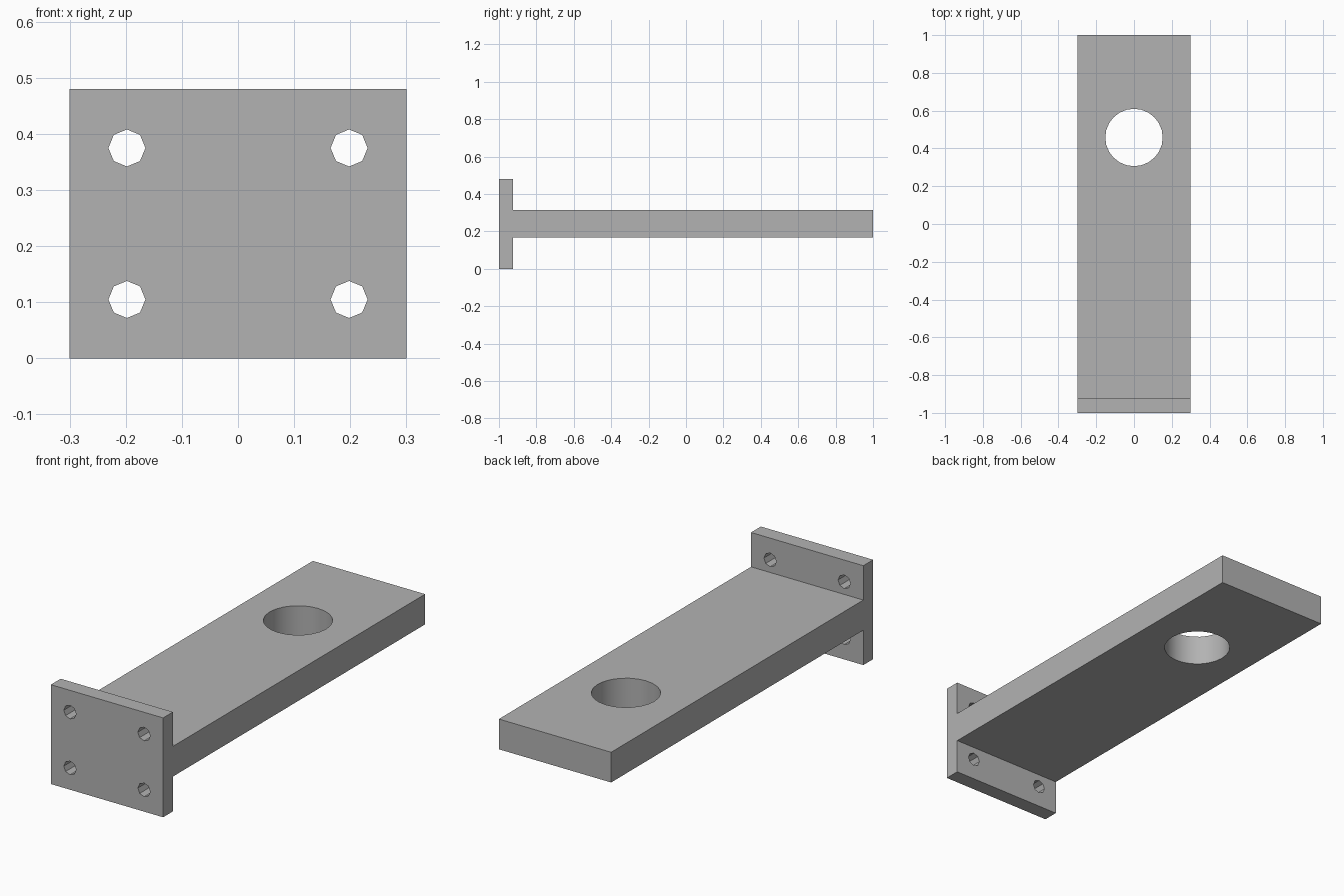
import bpy, bmesh, math

cube = bpy.data.objects.get("Cube")
if cube:
    bpy.data.objects.remove(cube, do_unlink=True)

# Plain grey metal
metal = bpy.data.materials.new("grey_metal")
metal.use_nodes = True
grey = (0.45, 0.45, 0.45, 1)
metal.diffuse_color = grey
metal.node_tree.nodes["Principled BSDF"].inputs["Base Color"].default_value = grey

HALF_WIDTH = 0.3
HEIGHT = 0.48
PLATE_BACK = -0.925
BAR_LOW, BAR_HIGH = 0.168, 0.314


def add_object(name, bm):
    bmesh.ops.recalc_face_normals(bm, faces=bm.faces)
    mesh = bpy.data.meshes.new(name)
    bm.to_mesh(mesh)
    bm.free()
    mesh.materials.append(metal)
    obj = bpy.data.objects.new(name, mesh)
    bpy.context.collection.objects.link(obj)
    return obj


def drill(target, name, location, radius, sides, tilt=0):
    """Cut a round hole through the target, then discard the drill."""
    bpy.ops.mesh.primitive_cylinder_add(vertices=sides, radius=radius, depth=0.5,
                                        location=location, rotation=(tilt, 0, 0))
    cutter = bpy.context.object
    cutter.name = name
    cutter.hide_render = True
    cutter.data.materials.append(metal)
    cut = target.modifiers.new(name, 'BOOLEAN')
    cut.operation = 'DIFFERENCE'
    cut.solver = 'EXACT'
    cut.object = cutter
    bpy.context.view_layer.objects.active = target
    bpy.ops.object.modifier_apply(modifier=cut.name)
    bpy.data.objects.remove(cutter, do_unlink=True)


# T-shaped side profile (y, z): end plate and bar in one piece
profile = [(-1, 0), (PLATE_BACK, 0), (PLATE_BACK, BAR_LOW), (1, BAR_LOW),
           (1, BAR_HIGH), (PLATE_BACK, BAR_HIGH), (PLATE_BACK, HEIGHT), (-1, HEIGHT)]
bm = bmesh.new()
side = bm.faces.new([bm.verts.new((-HALF_WIDTH, y, z)) for y, z in profile])
swept = bmesh.ops.extrude_face_region(bm, geom=[side])["geom"]
bmesh.ops.translate(bm, vec=(2 * HALF_WIDTH, 0, 0),
                    verts=[v for v in swept if isinstance(v, bmesh.types.BMVert)])
bracket = add_object("mounting_bracket", bm)

# Large hole near the free end of the bar
drill(bracket, "bar_hole", (0, 0.458, HEIGHT / 2), 0.152, 24)

# Four bolt holes in the end plate
for x in (-0.198, 0.198):
    for z in (0.105, 0.375):
        drill(bracket, "bolt_hole", (x, -1, z), 0.033, 8, math.pi / 2)

# Smooth the large bore, keep everything else crisp
bpy.ops.object.select_all(action='DESELECT')
bracket.select_set(True)
bpy.context.view_layer.objects.active = bracket
bpy.ops.object.shade_smooth_by_angle(angle=math.radians(30))
